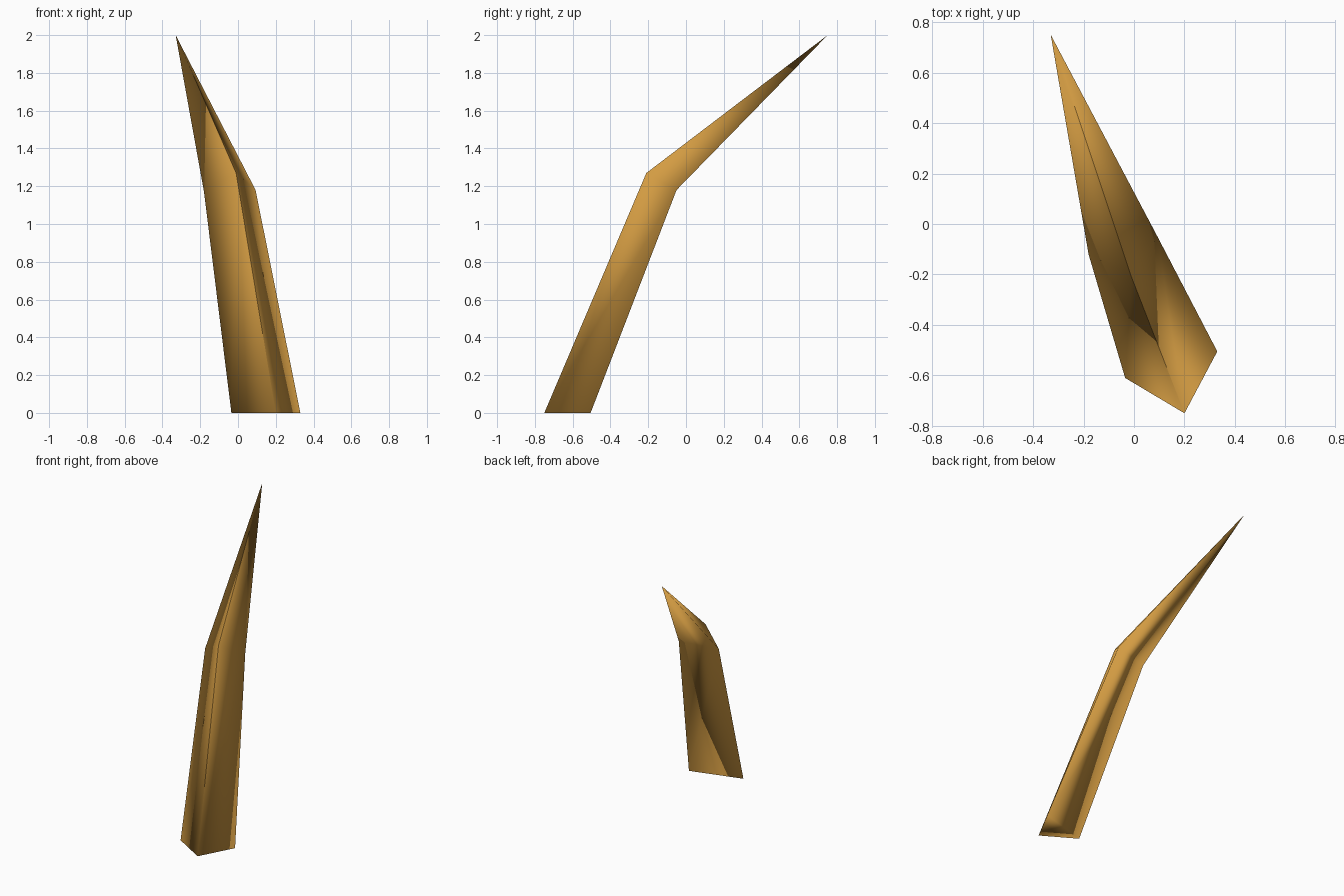
import bpy, bmesh

if "Cube" in bpy.data.objects:
    bpy.data.objects.remove(bpy.data.objects["Cube"])

# Material
mat = bpy.data.materials.new("golden_horn")
mat.diffuse_color = (0.65, 0.33, 0.055, 1)
mat.use_nodes = True
mat.node_tree.nodes["Principled BSDF"].inputs["Base Color"].default_value = mat.diffuse_color

# Three-sided bent spike: base ring, bend ring, tip
base = [(-0.035, -0.61, 0), (0.2, -0.75, 0), (0.33, -0.505, 0)]
bend = [(-0.18, -0.12, 1.17), (-0.01, -0.21, 1.27), (0.093, -0.05, 1.18)]
tip_point = (-0.33, 0.75, 2.0)

bm = bmesh.new()
low = [bm.verts.new(p) for p in base]
mid = [bm.verts.new(p) for p in bend]
tip = bm.verts.new(tip_point)
bm.faces.new(low[::-1])
for i in range(3):
    j = (i + 1) % 3
    bm.faces.new((low[i], low[j], mid[j], mid[i]))
    bm.faces.new((mid[i], mid[j], tip))
bmesh.ops.recalc_face_normals(bm, faces=bm.faces[:])

# Smooth sides, with one crisp ridge along the front
for f in bm.faces:
    f.smooth = True
for pair in ((low[1], mid[1]), (mid[1], tip)):
    bm.edges.get(pair).smooth = False

mesh = bpy.data.meshes.new("horn_spike")
bm.to_mesh(mesh)
bm.free()
mesh.materials.append(mat)
obj = bpy.data.objects.new("horn_spike", mesh)
bpy.context.collection.objects.link(obj)
